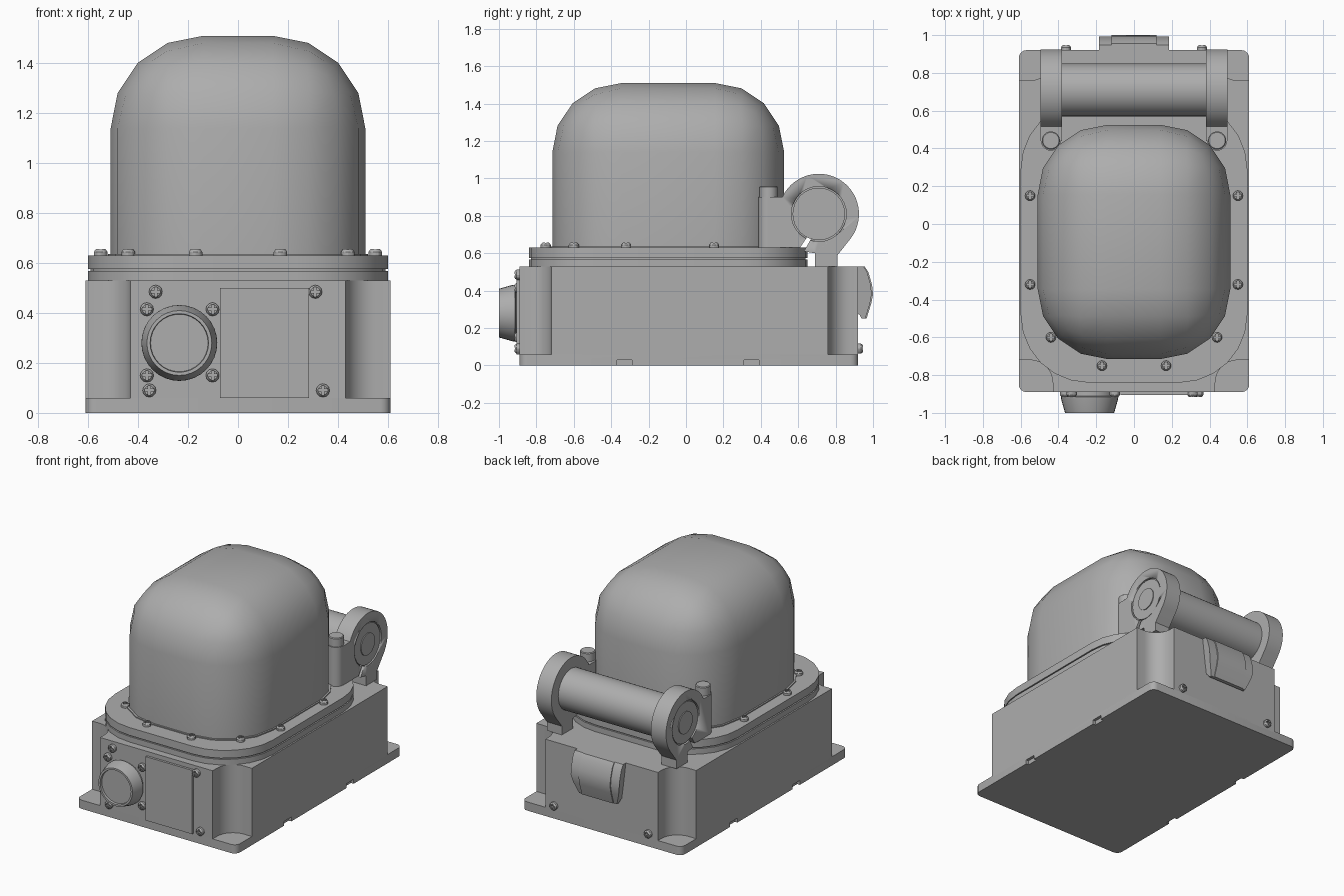
import bpy, bmesh
from math import sin, cos, pi, radians
from mathutils import Matrix, Vector

if "Cube" in bpy.data.objects:
    bpy.data.objects.remove(bpy.data.objects["Cube"], do_unlink=True)

grey = bpy.data.materials.new("housing grey")
grey.use_nodes = True
COLOUR = (0.42, 0.42, 0.42, 1)
grey.diffuse_color = COLOUR
grey.node_tree.nodes["Principled BSDF"].inputs["Base Color"].default_value = COLOUR


def finish(name, bm, angle=30):
    bmesh.ops.recalc_face_normals(bm, faces=bm.faces)
    mesh = bpy.data.meshes.new(name)
    bm.to_mesh(mesh)
    bm.free()
    mesh.materials.append(grey)
    obj = bpy.data.objects.new(name, mesh)
    bpy.context.collection.objects.link(obj)
    if angle:
        bpy.ops.object.select_all(action="DESELECT")
        obj.select_set(True)
        bpy.context.view_layer.objects.active = obj
        bpy.ops.object.shade_smooth_by_angle(angle=radians(angle))
    return obj


def box(name, x, y, z):
    bm = bmesh.new()
    bmesh.ops.create_cube(bm, size=1)
    for v in bm.verts:
        v.co = [lo + (c + 0.5) * (hi - lo) for c, (lo, hi) in zip(v.co, (x, y, z))]
    return finish(name, bm, 0)


def prism(name, points, lo, hi, axis="z"):
    """Extrude an outline: xy along z, or yz along x."""
    place = (lambda p, h: (p[0], p[1], h)) if axis == "z" else (lambda p, h: (h, p[0], p[1]))
    bm = bmesh.new()
    a = [bm.verts.new(place(p, lo)) for p in points]
    b = [bm.verts.new(place(p, hi)) for p in points]
    bm.faces.new(a)
    bm.faces.new(b)
    for i in range(len(a)):
        j = (i + 1) % len(a)
        bm.faces.new((a[i], a[j], b[j], b[i]))
    return finish(name, bm)


def arc(cx, cy, r, a0, a1, n):
    steps = [radians(a0 + (a1 - a0) * i / n) for i in range(n + 1)]
    return [(cx + r * cos(a), cy + r * sin(a)) for a in steps]


def rounded(x, y0, y1, r, n):
    return (arc(x - r, y1 - r, r, 0, 90, n) + arc(r - x, y1 - r, r, 90, 180, n)
            + arc(r - x, y0 + r, r, 180, 270, n) + arc(x - r, y0 + r, r, 270, 360, n))


def lathe(name, profile, where, direction, n=24):
    """Spin (radius, height) points about an axis."""
    bm = bmesh.new()
    rings = []
    for r, h in profile:
        if r == 0:
            rings.append([bm.verts.new((0, 0, h))] * n)
        else:
            rings.append([bm.verts.new((r * cos(2 * pi * i / n), r * sin(2 * pi * i / n), h))
                          for i in range(n)])
    for a, b in zip(rings, rings[1:]):
        for i in range(n):
            j = (i + 1) % n
            corners = list(dict.fromkeys((a[i], a[j], b[j], b[i])))
            bm.faces.new(corners)
    turn = Vector((0, 0, 1)).rotation_difference(Vector(direction)).to_matrix().to_4x4()
    bm.transform(Matrix.Translation(where) @ turn)
    return finish(name, bm)


def cut(obj, cutter):
    mod = obj.modifiers.new("cut", "BOOLEAN")
    mod.operation, mod.object, mod.solver = "DIFFERENCE", cutter, "EXACT"
    cutter.hide_render = True
    cutter.hide_set(True)


def screw(name, where, direction):
    """Round head with a cross recess."""
    r, h = 0.027, 0.03
    head = lathe(name, [(0, -0.005), (r, -0.005), (r, h * 0.6), (r * 0.7, h), (0, h)],
                 where, direction, 12)
    turn = Vector((0, 0, 1)).rotation_difference(Vector(direction)).to_matrix().to_4x4()
    for a, b in ((0.02, 0.005), (0.005, 0.02)):
        slot = box(name + "_slot", (-a, a), (-b, b), (h - 0.01, h + 0.01))
        slot.data.transform(Matrix.Translation(where) @ turn)
        cut(head, slot)


# Base plate with small notches along its long sides
base = prism("base_plate", rounded(0.61, -0.89, 0.92, 0.04, 4), 0, 0.06)
for side in (-1, 1):
    for y in (-0.33, 0.35):
        xs = sorted((side * 0.59, side * 0.65))
        cut(base, box("base_notch", xs, (y - 0.04, y + 0.04), (-0.02, 0.03)))

# Main body with a filleted recess at every corner
R = 0.12


def corner(sx, sy, y_in, y_out):
    pts = [(sx * 0.61, y_in)]
    pts += [(sx * (0.43 + R - R * sin(a * pi / 16)), y_in + sy * R * (1 - cos(a * pi / 16)))
            for a in range(9)]
    return pts + [(sx * 0.43, y_out)]


outline = (corner(1, -1, -0.72, -0.89)[::-1] + corner(1, 1, 0.76, 0.92)
           + corner(-1, 1, 0.76, 0.92)[::-1] + corner(-1, -1, -0.72, -0.89))
prism("main_body", outline, 0.05, 0.53)

# Flange layers under the dome
prism("flange_lower", rounded(0.6, -0.84, 0.65, 0.36, 6), 0.53, 0.568)
prism("flange_gasket", rounded(0.59, -0.83, 0.64, 0.35, 6), 0.565, 0.58)
prism("flange_upper", rounded(0.6, -0.84, 0.65, 0.36, 6), 0.576, 0.63)
prism("dome_lip", rounded(0.52, -0.725, 0.535, 0.37, 4), 0.625, 0.637)

# Dome: a box with broad rounded edges, flat at the bottom
bm = bmesh.new()
bmesh.ops.create_cube(bm, size=1)
for v in bm.verts:
    v.co = (v.co.x * 1.02, v.co.y * 1.24 - 0.095, 0.62 if v.co.z < 0 else 1.51)
edges = [e for e in bm.edges if any(v.co.z > 1 for v in e.verts)]
bmesh.ops.bevel(bm, geom=edges, offset=0.37, offset_type="OFFSET", segments=4,
                profile=0.5, affect="EDGES", clamp_overlap=False)
finish("dome", bm, 40)

# Flange screws
for side in (-1, 1):
    for x, y in ((0.17, -0.75), (0.44, -0.6), (0.55, -0.32), (0.55, 0.15)):
        screw("flange_screw", (side * x, y, 0.627), (0, 0, 1))

# Rear roller and its end brackets
CY, CZ = 0.71, 0.81
lathe("roller", [(0, -0.4), (0.14, -0.4), (0.14, 0.4), (0, 0.4)], (0, CY, CZ), (1, 0, 0), 32)
profile = [(0.69, 0.53), (0.81, 0.53), (0.81, 0.59)]
profile += arc(CY, CZ, 0.215, -38, 155, 28)
profile += [(0.44, 0.9), (0.44, 0.63), (0.61, 0.63), (0.65, 0.69), (0.67, 0.68), (0.63, 0.61), (0.69, 0.6)]
for side in (-1, 1):
    lo, hi = sorted((side * 0.38, side * 0.495))
    bracket = prism("bracket", profile, lo, hi, "x")
    a, b = sorted((side * 0.48, side * 0.55))
    cut(bracket, lathe("bracket_bore", [(0, a), (0.147, a), (0.147, b), (0, b)],
                       (0, CY, CZ), (1, 0, 0), 32))
    for name, r, end in (("bearing", 0.14, 0.49), ("axle_cap", 0.075, 0.496)):
        lathe(name, [(0, 0.4), (r, 0.4), (r, end), (0, end)], (0, CY, CZ), (side, 0, 0), 32)
    x = side * 0.44
    lathe("clamp_boss", [(0, 0.62), (0.052, 0.62), (0.052, 0.9), (0, 0.9)], (x, 0.44, 0), (0, 0, 1))
    lathe("clamp_pin", [(0, 0.89), (0.048, 0.89), (0.048, 0.955), (0.043, 0.96), (0, 0.96)],
          (x, 0.442, 0), (0, 0, 1))

# Front connector, cover plate and screws
lathe("connector", [(0, 0), (0.135, 0), (0.135, 0.02), (0.152, 0.025), (0.15, 0.04), (0.13, 0.11),
                    (0.117, 0.11), (0.115, 0.095), (0, 0.095)], (-0.235, -0.89, 0.28), (0, -1, 0), 32)
box("cover_plate", (-0.072, 0.285), (-0.906, -0.88), (0.06, 0.5))
for x, z in ((-0.33, 0.485), (0.31, 0.485), (-0.365, 0.415), (-0.102, 0.415),
             (-0.365, 0.15), (-0.102, 0.15), (-0.355, 0.09), (0.34, 0.09)):
    screw("front_screw", (x, -0.887, z), (0, -1, 0))

# Rear latch: bulged cap narrowing to the bottom, and rear screws
latch_side = [(0.91, 0.53), (0.955, 0.53), (0.975, 0.5), (0.995, 0.43), (1.0, 0.38),
              (0.99, 0.33), (0.965, 0.25), (0.945, 0.25), (0.935, 0.27), (0.91, 0.28)]
latch = prism("latch", latch_side, -0.12, 0.12, "x")
wing_side = [(CY + (y - CY) * (0.975 if y > 0.92 else 1), z) for y, z in latch_side]
wings = prism("latch_wings", wing_side, -0.185, 0.185, "x")
for v in wings.data.vertices:
    if v.co.z < 0.35:
        v.co.x *= 0.78 + (v.co.z - 0.25) * 2
for side in (-1, 1):
    screw("rear_screw", (side * 0.36, 0.917, 0.09), (0, 1, 0))
